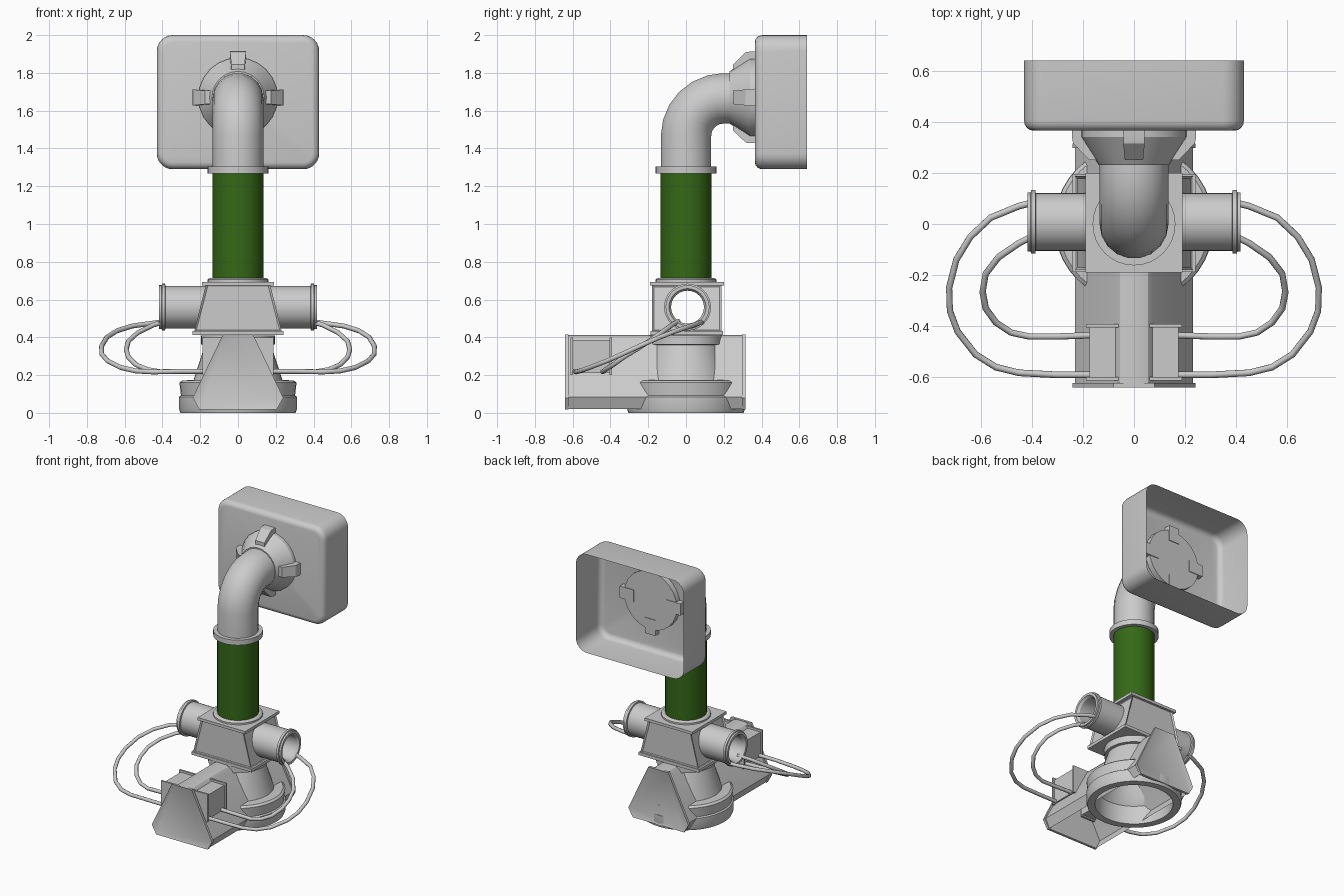
import bpy, bmesh, math
from mathutils import Vector, Matrix

if "Cube" in bpy.data.objects:
    bpy.data.objects.remove(bpy.data.objects["Cube"])


def loft(name, rings, cap0=True, cap1=True, closed=True, inset=None):
    """Skin a list of equal-length point rings; inset = (test, width, depth)."""
    bm = bmesh.new()
    vr = [[bm.verts.new(p) for p in r] for r in rings]
    n = len(rings[0])
    for a, b in zip(vr, vr[1:]):
        for i in range(n if closed else n - 1):
            j = (i + 1) % n
            bm.faces.new((a[i], a[j], b[j], b[i]))
    if cap0:
        bm.faces.new(vr[0])
    if cap1:
        bm.faces.new(vr[-1])
    bmesh.ops.recalc_face_normals(bm, faces=bm.faces)
    if inset:
        bm.normal_update()
        fs = [f for f in bm.faces if inset[0](f.normal)]
        bmesh.ops.inset_individual(bm, faces=fs, thickness=inset[1], depth=inset[2])
    me = bpy.data.meshes.new(name)
    bm.to_mesh(me)
    bm.free()
    ob = bpy.data.objects.new(name, me)
    bpy.context.collection.objects.link(ob)
    return ob


def lathe(name, prof, axis='Z', c=(0, 0, 0), seg=32, caps=True):
    rings = []
    for r, h in prof:
        ring = []
        for i in range(seg):
            a = 2 * math.pi * i / seg
            u, v = r * math.cos(a), r * math.sin(a)
            p = {'X': (h, u, v), 'Y': (u, h, v), 'Z': (u, v, h)}[axis]
            ring.append(Vector(p) + Vector(c))
        rings.append(ring)
    return loft(name, rings, caps, caps)


def prism(name, poly, y0, y1, **kw):
    return loft(name, [[(x, y, z) for x, z in poly] for y in (y0, y1)], **kw)


def frustum(name, x0, x1, y0, y1, z0, z1, **kw):
    """Block centred on x = 0 with half widths x0 (bottom) and x1 (top)."""
    return loft(name, [[(-x, y0, z), (x, y0, z), (x, y1, z), (-x, y1, z)]
                       for x, z in ((x0, z0), (x1, z1))], **kw)


def mirror(ob):
    ob.modifiers.new("mirror", 'MIRROR')
    return ob


def pipe(name, pts, r, res):
    cu = bpy.data.curves.new(name, 'CURVE')
    cu.dimensions = '3D'
    cu.bevel_depth, cu.bevel_resolution = r, res
    sp = cu.splines.new('POLY')
    sp.points.add(len(pts) - 1)
    for p, q in zip(sp.points, pts):
        p.co = (*q, 1)
    ob = bpy.data.objects.new(name, cu)
    bpy.context.collection.objects.link(ob)
    return ob


def both(half):
    """Complete a right-hand outline with its mirror image."""
    return half + [(-x, z) for x, z in reversed(half)]


# hollow bell base
lathe("base_bell", [(.155, .36), (.215, .175), (.25, .13), (.255, 0), (.305, 0), (.312, .02),
                    (.312, .085), (.302, .092), (.31, .16), (.295, .172), (.235, .174),
                    (.175, .36), (.195, .362), (.195, .41)], seg=40)

# tapered trough housing, open underneath
prism("housing_body", both([(.2, .02), (.23, .085), (.073, .385), (.055, .405), (.03, .412)]),
      -.63, .305, closed=False, cap0=False, cap1=False)
plate = both([(.205, .018), (.24, .08), (.08, .415)])
prism("housing_front_plate", plate, -.64, -.622, inset=(lambda n: n.y < -.9, .018, -.006))
prism("housing_back_plate", plate, .297, .315, inset=(lambda n: n.y > .9, .018, -.006))

# junction boxes with end rims on both sides of the housing
def side_box(name, x0, x1, y0, y1, z0, z1):
    return mirror(prism(name, [(x0, z0), (x1, z0), (x1, z1), (x0, z1)], y0, y1))

side_box("junction_box", .06, .175, -.6, -.4, .21, .385)
for nm, y in (("front", -.612), ("back", -.405)):
    side_box("junction_rim_" + nm, .06, .187, y, y + .013, .2, .4)

# tapered cross body with recessed panels and a bore through it
body = frustum("cross_body", .232, .17, -.18, .188, .43, .68,
               inset=(lambda n: abs(n.z) < .5, .015, -.008))
bore = lathe("bore_cutter", [(.087, -.5), (.087, .5)], 'X', (0, .008, .56))
bore.hide_render = True
m = body.modifiers.new("bore", 'BOOLEAN')
m.operation, m.object, m.solver = 'DIFFERENCE', bore, 'EXACT'
bpy.context.view_layer.objects.active = body
bpy.ops.object.modifier_apply(modifier="bore")
bpy.data.objects.remove(bore)
frustum("cross_bottom_plate", .24, .24, -.188, .196, .412, .434)
frustum("cross_top_plate", .19, .19, -.19, .2, .674, .694)

# open side tubes
mirror(lathe("side_tube", [(.087, .17), (.087, .4), (.098, .417), (.116, .417), (.116, .404),
                           (.124, .402), (.124, .386), (.113, .384), (.113, .17)],
             'X', (0, .008, .56), caps=False))

# cables from the side tubes to the junction boxes
outer = [(.38, .088, .485), (.45, .07, .475), (.56, .025, .46), (.64, -.05, .435),
         (.695, -.14, .4), (.723, -.25, .352), (.72, -.34, .31), (.69, -.42, .275),
         (.62, -.51, .24), (.54, -.56, .222), (.45, -.582, .217), (.3, -.59, .22), (.16, -.59, .22)]
inner = [(.38, -.04, .485), (.45, -.075, .465), (.53, -.13, .425), (.58, -.195, .38),
         (.592, -.265, .335), (.58, -.33, .295), (.54, -.385, .255), (.48, -.425, .23),
         (.41, -.44, .218), (.3, -.44, .22), (.16, -.435, .22)]
for side, s in (("right", 1), ("left", -1)):
    for nm, pts in (("outer", outer), ("inner", inner)):
        pipe(f"cable_{nm}_{side}", [(s * x, y, z) for x, y, z in pts], .013, 2)

# green column with collars
lathe("lower_collar", [(.162, .69), (.162, .706), (.15, .714)])
column = lathe("green_column", [(.136, .7), (.136, 1.28)])
green = bpy.data.materials.new("green")
green.diffuse_color = (.035, .14, .008, 1)
green.use_nodes = True
green.node_tree.nodes["Principled BSDF"].inputs["Base Color"].default_value = green.diffuse_color
column.data.materials.append(green)
lathe("upper_collar", [(.162, 1.268), (.162, 1.305)])

# elbow pipe
arc = [(0, .2 - .2 * math.cos(a), 1.465 + .2 * math.sin(a))
       for a in (math.pi / 2 * i / 6 for i in range(7))]
pipe("elbow", [(0, 0, 1.28)] + arc + [(0, .25, 1.665)], .135, 7)

# conical connector with four clips
lathe("connector", [(.138, .23), (.2, .325), (.21, .34), (.21, .405)], 'Y', (0, 0, 1.67), seg=24)
clip = [(.13, .25), (.175, .25), (.238, .315), (.242, .335), (.242, .41), (.13, .41)]
for i in range(4):
    rot = Matrix.Rotation(math.pi / 2 * i, 3, 'Y')
    loft(f"connector_clip_{i + 1}",
         [[rot @ Vector((x * (.85 if y < .3 else 1), y, r)) + Vector((0, 0, 1.67))
           for r, y in clip] for x in (-.042, .042)])


# rounded hood, open at the back
def rounded(hw, hh, r, y, n=6):
    pts = []
    for k, (sx, sz) in enumerate(((1, 1), (-1, 1), (-1, -1), (1, -1))):
        for i in range(n + 1):
            a = math.pi / 2 * (k + i / n)
            pts.append((sx * (hw - r) + r * math.cos(a), y,
                        1.645 + sz * (hh - r) + r * math.sin(a)))
    return pts

rings = [rounded(.43, .355, .085, .64)]
for i in range(5):
    a = math.pi / 2 * i / 4
    d = .036 * (1 - math.cos(a))
    rings.append(rounded(.43 - d, .355 - d, .085 - d, .405 - .04 * math.sin(a)))
loft("hood", rings, cap0=False)

# smooth shading with crisp edges
bpy.ops.object.select_all(action='DESELECT')
for ob in bpy.context.scene.objects:
    if ob.type == 'MESH':
        ob.select_set(True)
        bpy.context.view_layer.objects.active = ob
bpy.ops.object.shade_smooth_by_angle(angle=math.radians(32))
